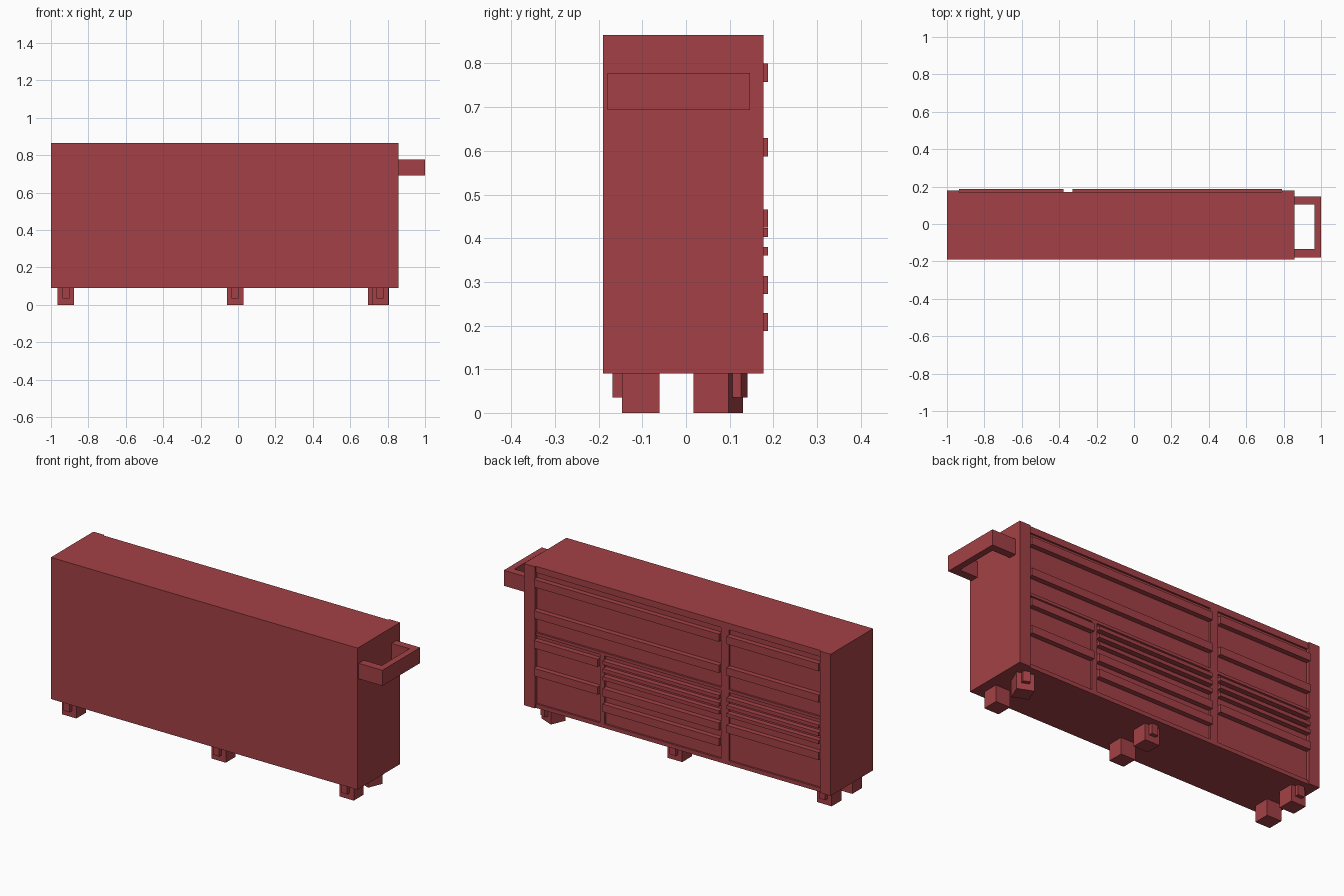
import bpy
from mathutils import Matrix, Vector
from math import radians

cube = bpy.data.objects.get("Cube")
if cube:
    bpy.data.objects.remove(cube, do_unlink=True)

COLOUR = (0.37, 0.053, 0.061, 1.0)
red = bpy.data.materials.new("tool chest red")
red.use_nodes = True
red.diffuse_color = COLOUR
red.node_tree.nodes["Principled BSDF"].inputs["Base Color"].default_value = COLOUR


def box(name, x, y, z):
    """Box from (low, high) ranges on each axis."""
    bpy.ops.mesh.primitive_cube_add(size=1)
    ob = bpy.context.object
    ob.name = name
    lo, hi = Vector((x[0], y[0], z[0])), Vector((x[1], y[1], z[1]))
    ob.data.transform(Matrix.Translation((lo + hi) / 2) @ Matrix.Diagonal((*(hi - lo), 1)))
    ob.data.materials.append(red)
    return ob


# Cabinet levels and depths
FLOOR, TOP = 0.09, 0.865
FRONT, PANEL, FRAME, EDGE, GRIP = -0.19, 0.16, 0.17, 0.178, 0.188
END_A, END_B = -1.0, 0.857
IN_A, IN_B = -0.935, 0.79

# Carcass, end posts and frame
box("cabinet", (END_A, END_B), (FRONT, PANEL), (FLOOR, TOP))
box("end_post_right", (END_A, IN_A), (PANEL, EDGE), (FLOOR, TOP))
box("end_post_left", (IN_B, END_B), (PANEL, EDGE), (FLOOR, TOP))
box("top_rail", (IN_A, IN_B), (PANEL, FRAME), (0.83, TOP))
box("bottom_rail", (IN_A, IN_B), (PANEL, FRAME), (FLOOR, 0.112))
box("middle_rail", (IN_A, IN_B), (PANEL, FRAME), (0.486, 0.502))
box("tall_divider", (-0.378, -0.33), (PANEL, FRAME), (FLOOR, TOP))
box("short_divider", (0.373, 0.403), (PANEL, FRAME), (FLOOR, 0.486))

# Drawer pulls: column range, then bottoms of wide and thin pulls
WIDE, THIN = 0.042, 0.02
columns = [
    ("upper_wide", (-0.33, IN_B), (0.758, 0.587), ()),
    ("upper_narrow", (IN_A, -0.378), (0.758, 0.587), ()),
    ("lower_left", (0.403, IN_B), (0.424, 0.272), ()),
    ("lower_middle", (-0.33, 0.373), (0.272, 0.187), (0.445, 0.403, 0.36)),
    ("lower_right", (IN_A, -0.378), (0.272,), (0.445, 0.403, 0.36)),
]
for name, span, wide, thin in columns:
    for height, bottoms in ((WIDE, wide), (THIN, thin)):
        for z in bottoms:
            box(name + "_drawer_pull", span, (PANEL, GRIP), (z, z + height))

# Push handle on one end
HZ = (0.693, 0.778)
box("handle_arm_front", (END_B, 0.965), (-0.18, -0.135), HZ)
box("handle_arm_back", (END_B, 0.965), (0.105, 0.147), HZ)
box("handle_bar", (0.965, 1.0), (-0.18, 0.147), HZ)


# Casters: square wheel block with an outward bracket
def caster(x, y, side, turn=0):
    place = Matrix.Translation((x, y, 0)) @ Matrix.Rotation(radians(turn), 4, "Z")
    block = box("caster_block", (-0.044, 0.044), (-0.043, 0.043), (0, FLOOR))
    reach = sorted((side * 0.043, side * 0.064))
    bracket = box("caster_bracket", (-0.019, 0.019), reach, (0.035, FLOOR))
    for ob in (block, bracket):
        ob.data.transform(place)


for x in (-0.92, -0.015, 0.76):
    caster(x, -0.104, -1)
for x in (-0.92, -0.015):
    caster(x, 0.074, 1)
caster(0.751, 0.074, 1, turn=-22.6)
